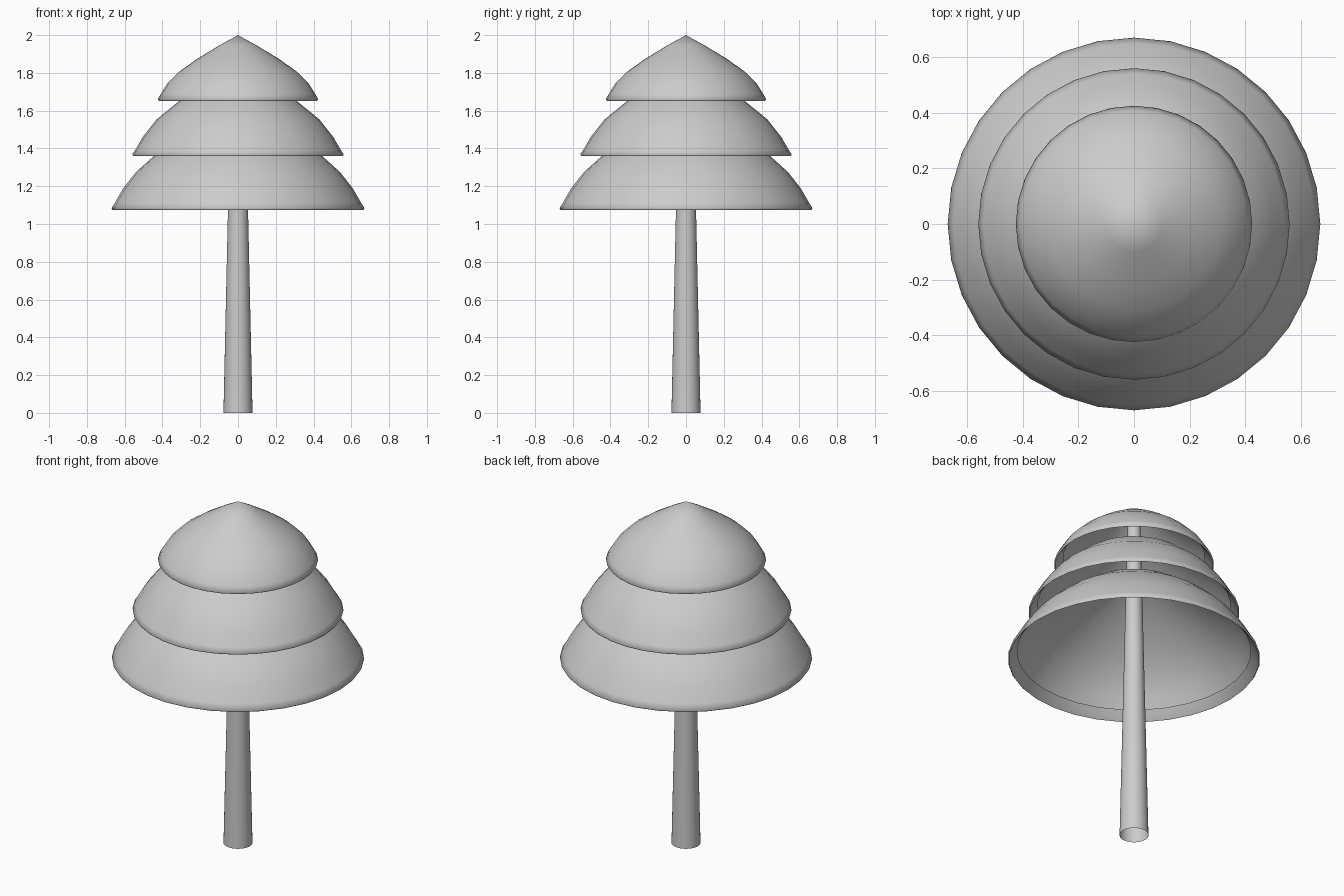
import bpy, bmesh, math

if "Cube" in bpy.data.objects:
    bpy.data.objects.remove(bpy.data.objects["Cube"])

SIDES = 32


def lathe(name, profile, sides=SIDES, angle=85):
    """Revolve a (radius, z) profile around z; radius 0 becomes a pole."""
    bm = bmesh.new()
    rings = []
    for r, z in profile:
        if r == 0:
            rings.append([bm.verts.new((0, 0, z))])
        else:
            rings.append([bm.verts.new((r * math.cos(2 * math.pi * i / sides),
                                        r * math.sin(2 * math.pi * i / sides), z))
                          for i in range(sides)])
    for a, b in zip(rings, rings[1:]):
        for i in range(sides):
            j = (i + 1) % sides
            quad = [a[i % len(a)], a[j % len(a)], b[j % len(b)], b[i % len(b)]]
            bm.faces.new(list(dict.fromkeys(quad)))
    bmesh.ops.recalc_face_normals(bm, faces=bm.faces)
    mesh = bpy.data.meshes.new(name)
    bm.to_mesh(mesh)
    bm.free()
    obj = bpy.data.objects.new(name, mesh)
    bpy.context.collection.objects.link(obj)
    bpy.ops.object.select_all(action='DESELECT')
    obj.select_set(True)
    bpy.context.view_layer.objects.active = obj
    bpy.ops.object.shade_smooth_by_angle(angle=math.radians(angle))
    return obj


# Tapered trunk, open at the bottom, running up into the top tier
lathe("trunk", [(0.077, 0), (0.053, 1.08), (0.034, 1.92)])


# Thin hollow dome tiers whose rim folds inward and up
def tier(name, z, radius, outer):
    lip = [(radius - 0.048, z + 0.052), (radius - 0.02, z + 0.014),
           (radius - 0.006, z), (radius, z + 0.008)]
    lathe(name, lip + outer)


tier("lower_tier", 1.075, 0.67,
     [(0.65, 1.115), (0.607, 1.19), (0.54, 1.275), (0.44, 1.365),
      (0.30, 1.46), (0.15, 1.54), (0, 1.60)])
tier("middle_tier", 1.36, 0.56,
     [(0.542, 1.395), (0.505, 1.46), (0.43, 1.555), (0.30, 1.66),
      (0.15, 1.745), (0, 1.81)])
tier("top_tier", 1.652, 0.425,
     [(0.408, 1.69), (0.373, 1.745), (0.307, 1.81), (0.215, 1.875),
      (0.10, 1.945), (0, 2.0)])
